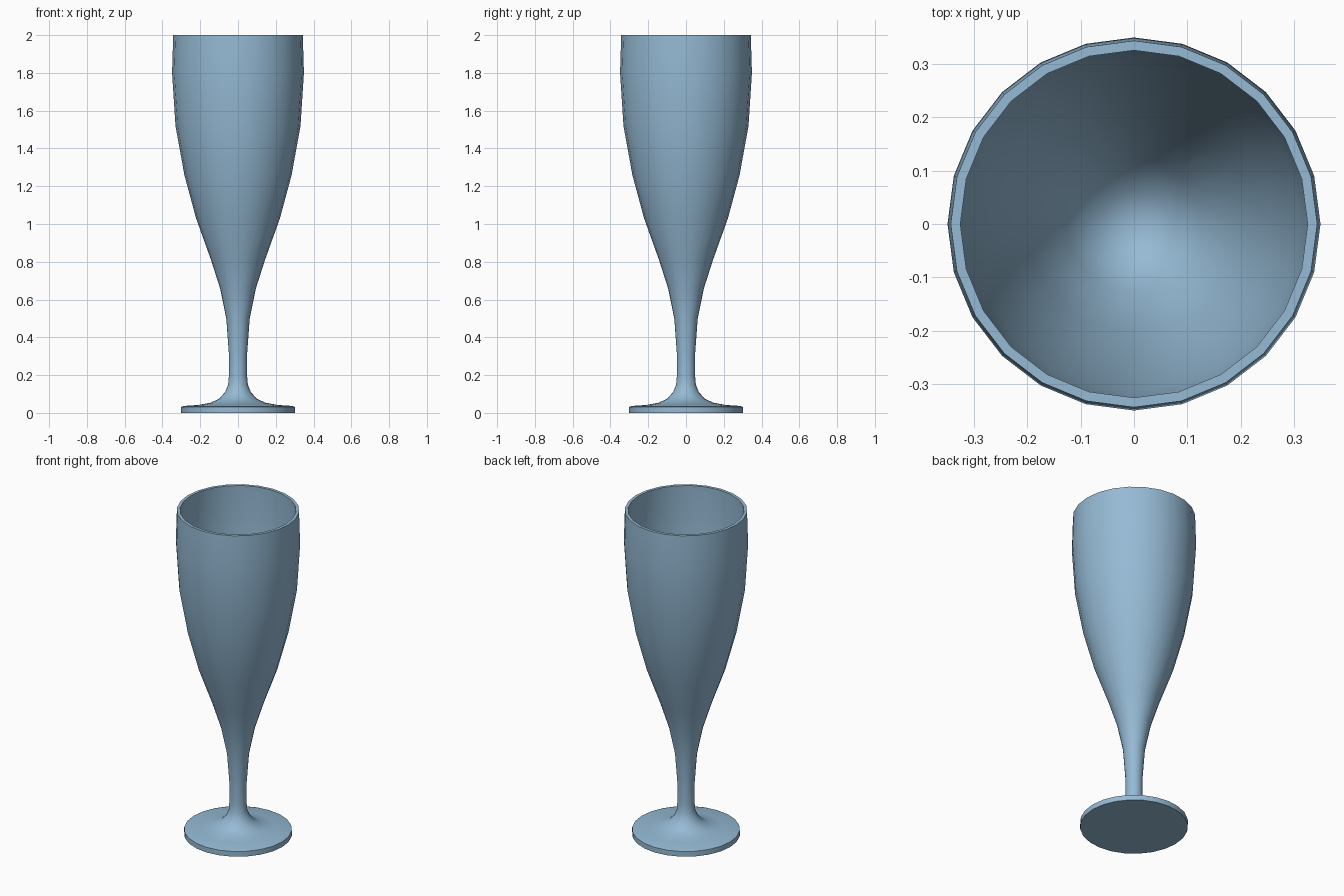
import bpy
import bmesh
from math import cos, sin, pi, radians

cube = bpy.data.objects.get("Cube")
if cube:
    bpy.data.objects.remove(cube, do_unlink=True)

SIDES = 24

# Pale blue glass
glass = bpy.data.materials.new("pale blue glass")
colour = (0.30, 0.49, 0.66, 1)
glass.use_nodes = True
glass.diffuse_color = colour
glass.node_tree.nodes["Principled BSDF"].inputs["Base Color"].default_value = colour


def lathe(name, profile):
    """Revolve (radius, height) points about z; both ends close on the axis."""
    bm = bmesh.new()
    rings = []
    for r, z in profile:
        count = SIDES if r > 0 else 1
        rings.append([bm.verts.new((r * cos(2 * pi * i / SIDES),
                                    r * sin(2 * pi * i / SIDES), z))
                      for i in range(count)])
    for low, high in zip(rings, rings[1:]):
        for i in range(SIDES):
            j = (i + 1) % SIDES
            corners = [low[i % len(low)], low[j % len(low)],
                       high[j % len(high)], high[i % len(high)]]
            bm.faces.new(list(dict.fromkeys(corners)))
    bmesh.ops.recalc_face_normals(bm, faces=bm.faces)
    mesh = bpy.data.meshes.new(name)
    bm.to_mesh(mesh)
    bm.free()
    mesh.materials.append(glass)
    obj = bpy.data.objects.new(name, mesh)
    bpy.context.collection.objects.link(obj)
    bpy.ops.object.select_all(action='DESELECT')
    obj.select_set(True)
    bpy.context.view_layer.objects.active = obj
    bpy.ops.object.shade_smooth_by_angle(angle=radians(40))
    return obj


# Foot with a flat underside and a swept top
foot = [(0, 0), (0.302, 0), (0.302, 0.032), (0.285, 0.037), (0.21, 0.042),
        (0.145, 0.054), (0.10, 0.075), (0.068, 0.11), (0.052, 0.15)]
# Slim stem flaring into the bowl
stem = [(0.048, 0.20), (0.048, 0.31), (0.062, 0.50), (0.095, 0.66)]
# Outside of the bowl up to the rim
bowl = [(0.143, 0.81), (0.222, 1.03), (0.284, 1.26), (0.331, 1.52),
        (0.349, 1.80), (0.343, 2.0)]
# Inside of the bowl, from the rim down to its rounded bottom
inside = [(0.325, 2.0), (0.329, 1.80), (0.311, 1.52), (0.264, 1.26),
          (0.202, 1.03), (0.125, 0.84), (0.065, 0.77), (0, 0.75)]

lathe("flute_glass", foot + stem + bowl + inside)
